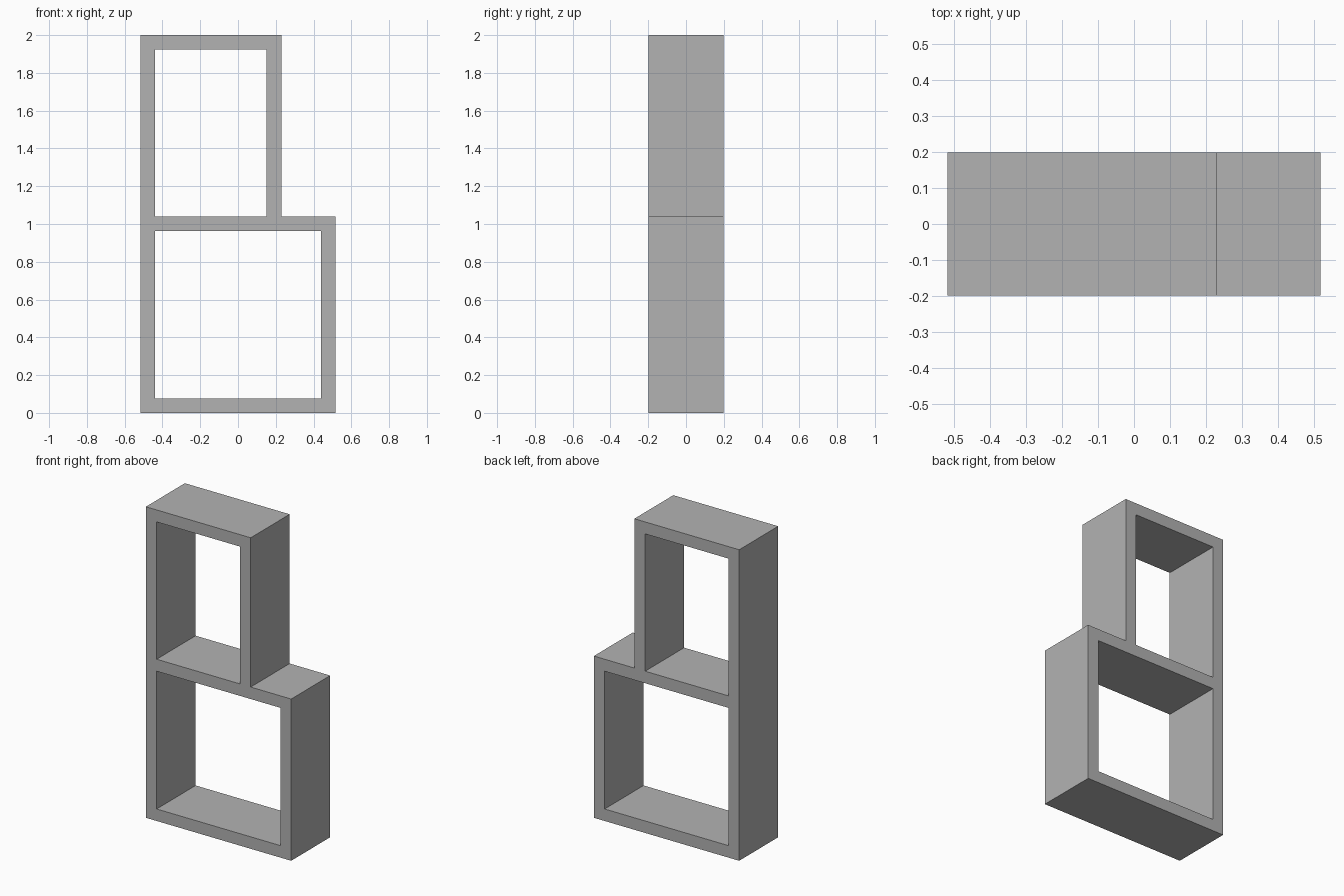
import bpy
import bmesh
import math
from mathutils import Matrix

cube = bpy.data.objects.get("Cube")
if cube:
    bpy.data.objects.remove(cube, do_unlink=True)

# Overall sizes
HALF_WIDTH = 0.517
HALF_DEPTH = 0.198
HEIGHT = 2.0
BOARD = 0.077
UPPER_RIGHT = 0.229      # outer side of the narrower upper box
SHELF_TOP = 1.04

# Plain grey material
grey = bpy.data.materials.new("plain_grey")
grey.use_nodes = True
colour = (0.448, 0.448, 0.448, 1.0)
grey.diffuse_color = colour
grey.node_tree.nodes["Principled BSDF"].inputs["Base Color"].default_value = colour


def add_loop(curve, points):
    spline = curve.splines.new("POLY")
    spline.points.add(len(points) - 1)
    for point, (x, z) in zip(spline.points, points):
        point.co = (x, z, 0, 1)
    spline.use_cyclic_u = True


def rectangle(left, right, bottom, top):
    return [(left, bottom), (right, bottom), (right, top), (left, top)]


# Stepped outline with two open compartments, extruded through the depth
profile = bpy.data.curves.new("frame_profile", "CURVE")
profile.dimensions = "2D"
profile.fill_mode = "BOTH"
profile.extrude = HALF_DEPTH
add_loop(profile, [
    (-HALF_WIDTH, 0), (HALF_WIDTH, 0), (HALF_WIDTH, SHELF_TOP),
    (UPPER_RIGHT, SHELF_TOP), (UPPER_RIGHT, HEIGHT), (-HALF_WIDTH, HEIGHT)])
inner_left = -HALF_WIDTH + BOARD
add_loop(profile, rectangle(inner_left, HALF_WIDTH - BOARD, BOARD, SHELF_TOP - BOARD))
add_loop(profile, rectangle(inner_left, UPPER_RIGHT - BOARD, SHELF_TOP, HEIGHT - BOARD))

# Turn the profile into one clean upright mesh
source = bpy.data.objects.new("frame_source", profile)
bpy.context.collection.objects.link(source)
bpy.context.view_layer.update()
evaluated = source.evaluated_get(bpy.context.evaluated_depsgraph_get())
mesh = bpy.data.meshes.new_from_object(evaluated)
bpy.data.objects.remove(source, do_unlink=True)

bm = bmesh.new()
bm.from_mesh(mesh)
bmesh.ops.remove_doubles(bm, verts=bm.verts, dist=0.0001)
bmesh.ops.rotate(bm, verts=bm.verts, matrix=Matrix.Rotation(math.pi / 2, 3, "X"))
bmesh.ops.recalc_face_normals(bm, faces=bm.faces)
for face in bm.faces:
    face.smooth = False
    face.material_index = 0
bm.to_mesh(mesh)
bm.free()

mesh.name = "shelf_frame"
mesh.materials.clear()
mesh.materials.append(grey)
shelf = bpy.data.objects.new("shelf_frame", mesh)
bpy.context.collection.objects.link(shelf)
